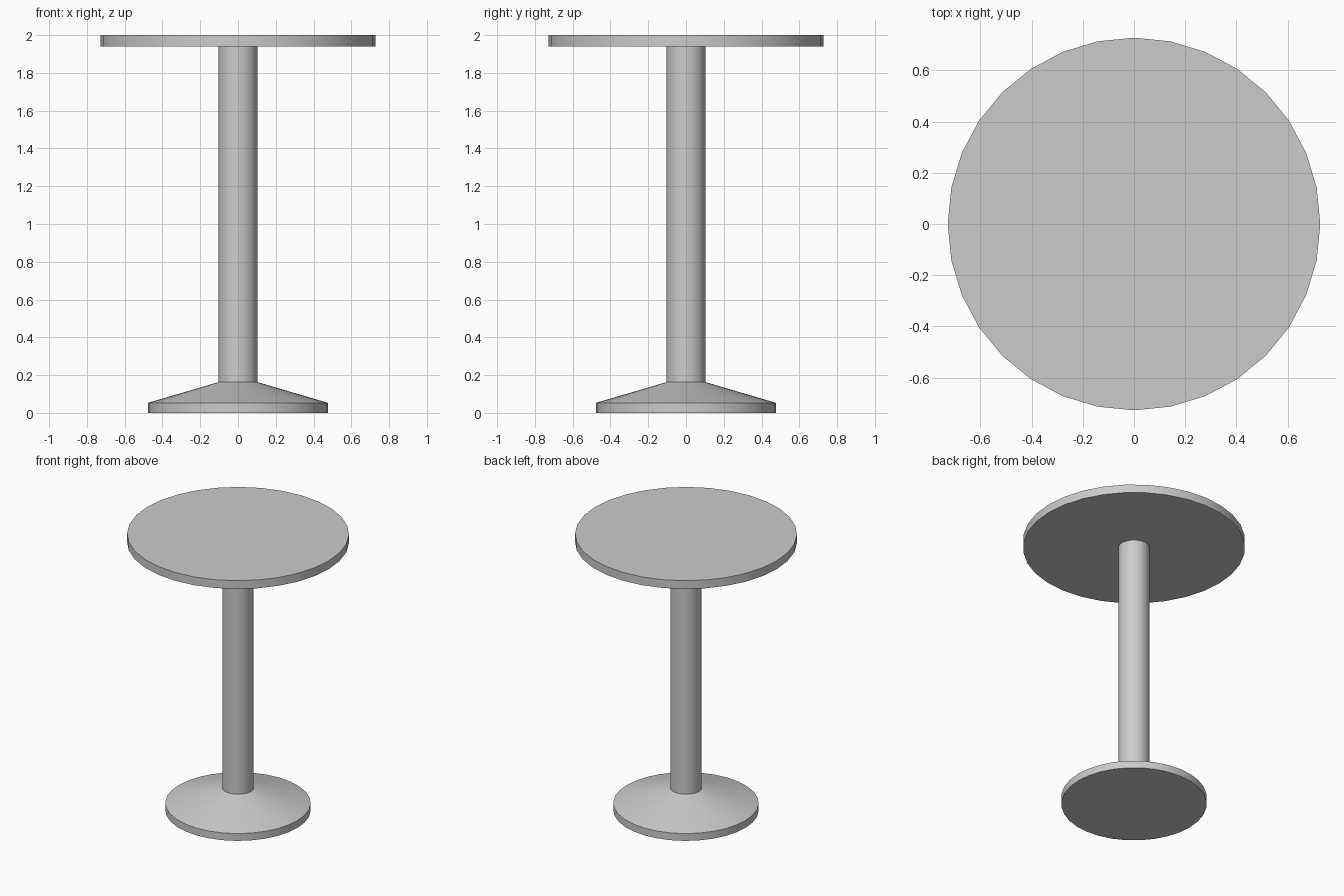
import bpy
import bmesh
from math import cos, sin, tau, radians

if "Cube" in bpy.data.objects:
    bpy.data.objects.remove(bpy.data.objects["Cube"])

SIDES = 32


def turned(name, profile):
    """Solid of revolution from (radius, z) points, capped at both ends."""
    bm = bmesh.new()
    rings = [[bm.verts.new((r * cos(tau * i / SIDES), r * sin(tau * i / SIDES), z))
              for i in range(SIDES)] for r, z in profile]
    for low, high in zip(rings, rings[1:]):
        for i in range(SIDES):
            j = (i + 1) % SIDES
            bm.faces.new((low[i], low[j], high[j], high[i]))
    bm.faces.new(rings[0][::-1])
    bm.faces.new(rings[-1])
    mesh = bpy.data.meshes.new(name)
    bm.to_mesh(mesh)
    bm.free()
    obj = bpy.data.objects.new(name, mesh)
    bpy.context.collection.objects.link(obj)
    bpy.ops.object.select_all(action='DESELECT')
    obj.select_set(True)
    bpy.context.view_layer.objects.active = obj
    bpy.ops.object.shade_smooth_by_angle(angle=radians(30))
    return obj


# Foot with sloping top running into the column
turned("pedestal", [(0.477, 0), (0.477, 0.053), (0.103, 0.163), (0.103, 1.94)])

# Round top
turned("table_top", [(0.728, 1.94), (0.728, 2.0)])
